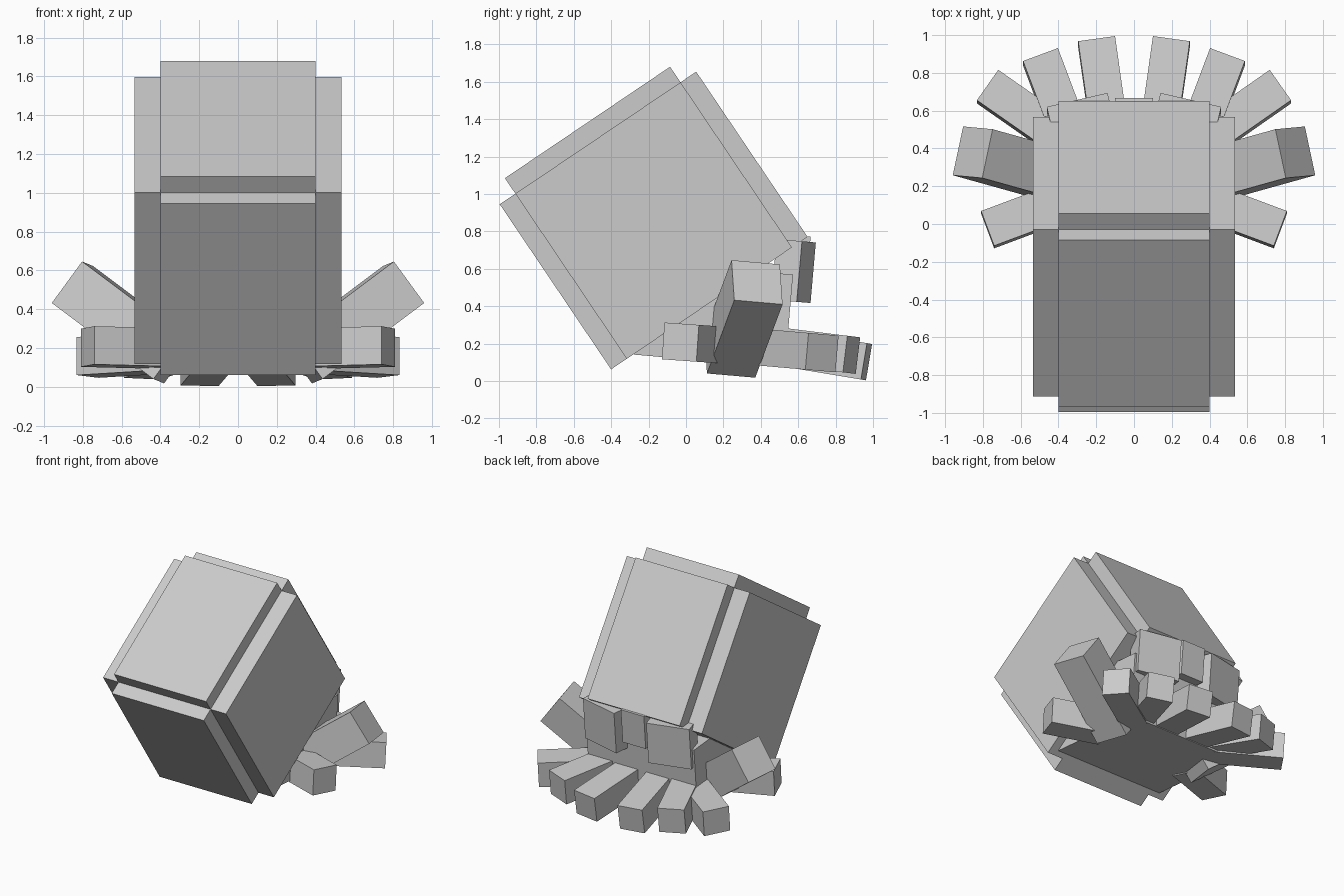
import bpy
from math import radians, sin, cos
from mathutils import Matrix, Vector

if "Cube" in bpy.data.objects:
    bpy.data.objects.remove(bpy.data.objects["Cube"])


def rot(axis, deg):
    return Matrix.Rotation(radians(deg), 4, axis)


def box(name, centre, size, rotation):
    """Box of a given size, turned by a matrix and placed at its centre."""
    bpy.ops.mesh.primitive_cube_add(size=1)
    ob = bpy.context.object
    ob.name = name
    ob.data.transform(rotation @ Matrix.Diagonal((*size, 1)))
    ob.location = centre
    return ob


def mirrored(name, centre, size, rotation):
    """Right part plus its mirror image on the left."""
    flip = Matrix.Diagonal((-1, 1, 1, 1))
    box(name + "_right", centre, size, rotation)
    box(name + "_left", (-centre[0], centre[1], centre[2]), size,
        flip @ rotation @ flip)


def limb(name, tip, size, rotation):
    """Limb along local +y whose outer end is centred on tip."""
    outward = rotation @ Vector((0, 1, 0))
    mirrored(name, Vector(tip) - outward * size[1] / 2, size, rotation)


# Shell: three crossing boxes sharing one tilt
tilt = rot('X', 34)
mid = Vector((0, -0.173, 0.858))
up = tilt @ Vector((0, 0, 1))
box("shell_sides", mid, (1.068, 1.065, 1.065), tilt)
box("shell_ends", mid, (0.8, 1.267, 1.065), tilt)
box("shell_top", mid + up * 0.05, (0.8, 1.065, 1.165), tilt)

# Body under the shell, with the face parts at the back
lean = rot('X', -5)
box("body", (0, 0.147, 0.355), (0.94, 0.81, 0.5), lean)
box("mouth", (0, 0.59, 0.645), (0.2, 0.13, 0.265), lean)
mirrored("cheek", (0.285, 0.575, 0.588), (0.33, 0.14, 0.325),
         lean @ rot('Z', -13))

# Walking legs: tip centre, heading from +y, downward pitch, length
legs = [
    ((0.198, 0.965, 0.103), 8, 9.5, 0.52),
    ((0.495, 0.885, 0.14), 20.5, 7, 0.52),
    ((0.775, 0.727, 0.152), 55, 5, 0.50),
    ((0.775, -0.03, 0.208), 110.5, 4, 0.42),
]
for i, (tip, heading, pitch, length) in enumerate(legs):
    limb(f"leg_{i + 1}", tip, (0.197, length, 0.197),
         rot('X', -pitch) @ rot('Z', -heading))

# Raised claws
limb("claw", (0.854, 0.38, 0.528), (0.265, 0.67, 0.265),
     lean @ rot('Z', -78) @ rot('X', 37))
